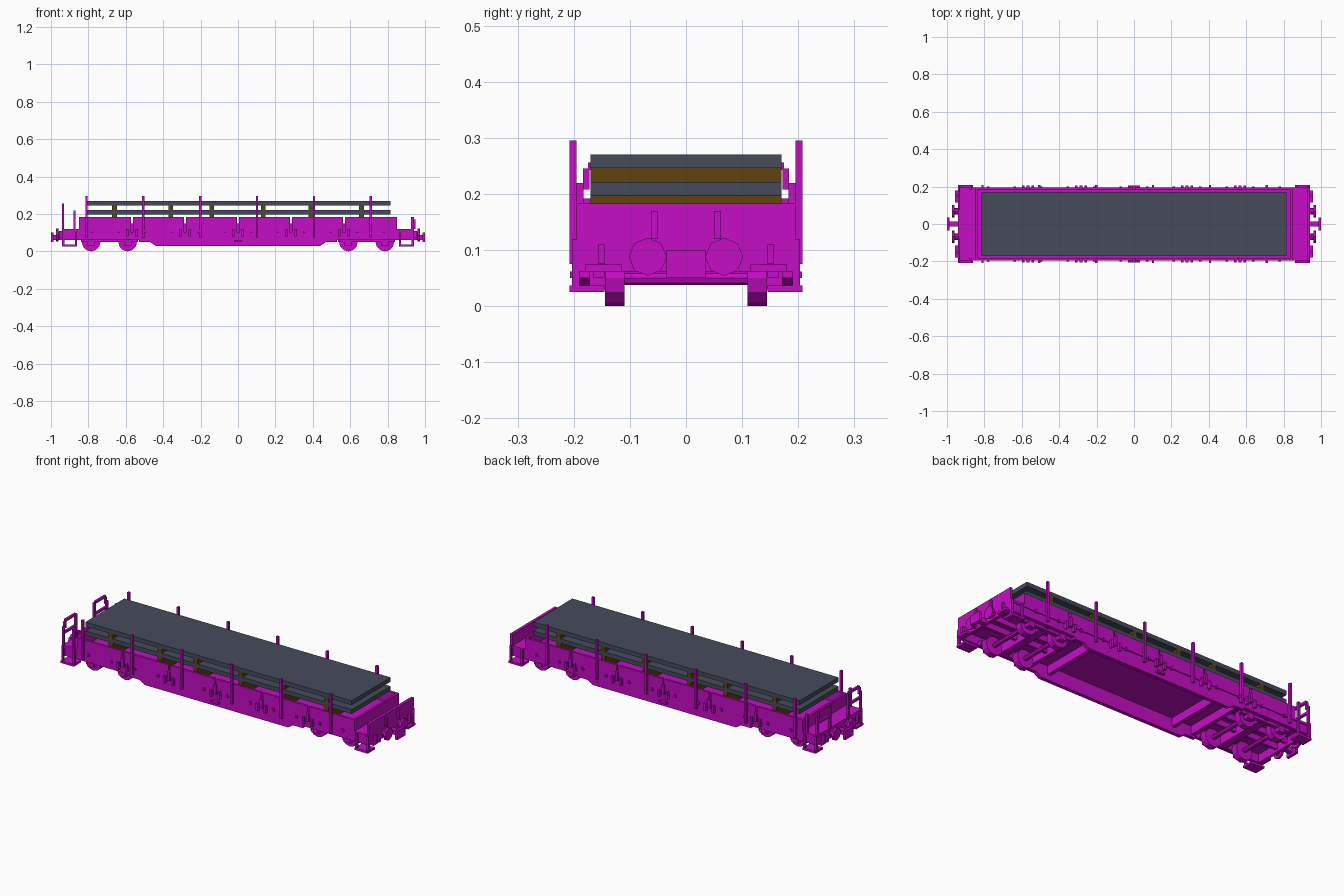
import bpy
import bmesh
import math
from mathutils import Matrix, Vector

cube = bpy.data.objects.get("Cube")
if cube:
    bpy.data.objects.remove(cube, do_unlink=True)


def material(name, rgb):
    m = bpy.data.materials.new(name)
    m.use_nodes = True
    m.diffuse_color = (*rgb, 1)
    m.node_tree.nodes["Principled BSDF"].inputs["Base Color"].default_value = (*rgb, 1)
    return m


magenta = material("magenta paint", (0.56, 0.004, 0.56))
grey = material("slate grey", (0.062, 0.071, 0.105))
brown = material("brown timber", (0.12, 0.055, 0.004))


def finish(name, bm, mat):
    bmesh.ops.recalc_face_normals(bm, faces=bm.faces)
    mesh = bpy.data.meshes.new(name)
    bm.to_mesh(mesh)
    bm.free()
    mesh.materials.append(mat)
    ob = bpy.data.objects.new(name, mesh)
    bpy.context.collection.objects.link(ob)
    return ob


def boxes(name, spans, mat=magenta, mx=False, my=False):
    """Boxes given as (x0, x1, y0, y1, z0, z1), optionally repeated on the opposite sides."""
    bm = bmesh.new()
    for x0, x1, y0, y1, z0, z1 in spans:
        for sx in ((1, -1) if mx else (1,)):
            for sy in ((1, -1) if my else (1,)):
                centre = Vector((sx * (x0 + x1) / 2, sy * (y0 + y1) / 2, (z0 + z1) / 2))
                size = Matrix.Diagonal((x1 - x0, y1 - y0, z1 - z0, 1))
                bmesh.ops.create_cube(bm, size=1, matrix=Matrix.Translation(centre) @ size)
    return finish(name, bm, mat)


def discs(name, items, axis, segments=12):
    """Cylinders given as (centre, radius, length) along the chosen axis."""
    turn = Matrix.Rotation(math.pi / 2, 4, "X" if axis == "Y" else "Y")
    bm = bmesh.new()
    for centre, radius, length in items:
        bmesh.ops.create_cone(bm, cap_ends=True, segments=segments, radius1=radius,
                              radius2=radius, depth=length,
                              matrix=Matrix.Translation(Vector(centre)) @ turn)
    return finish(name, bm, magenta)


V = 0.0125  # unit thickness of the thin parts
SIDE = 0.195  # half width of the body
SIGNS = (1, -1)

# Deck and end beams
boxes("deck", [(-0.94, 0.94, -SIDE, SIDE, 0.107, 0.12)])
boxes("end_beam", [(0.925, 0.94, -SIDE, SIDE, 0.062, 0.12)], mx=True)
boxes("end_board", [(0.925, 0.94, -SIDE, SIDE, 0.12, 0.183)])
boxes("cross_wall", [(0.838, 0.85, -SIDE, SIDE, 0.12, 0.183)], mx=True)

# Fish-bellied side sills, deeper towards the middle in steps
half = [(0.94, 0.062), (0.53, 0.062), (0.53, 0.05), (0.47, 0.05), (0.44, 0.03)]
outline = [(0.94, 0.11)] + half + [(-x, z) for x, z in reversed(half)] + [(-0.94, 0.11)]
bm = bmesh.new()
for s in SIGNS:
    face = bm.faces.new([bm.verts.new((x, s * 0.17, z)) for x, z in outline])
    new = bmesh.ops.extrude_face_region(bm, geom=[face])["geom"]
    moved = [v for v in new if isinstance(v, bmesh.types.BMVert)]
    bmesh.ops.translate(bm, verts=moved, vec=(0, s * 0.02, 0))
finish("side_sill", bm, magenta)

# Underframe cross members and centre beam
boxes("cross_member", [(x, x + 0.02, -0.17, 0.17, 0.06, 0.107) for x in (0.38, 0.5, 0.68)], mx=True)
boxes("centre_beam", [(0.5, 0.925, 0.03, 0.045, 0.075, 0.107)], mx=True, my=True)

# Drop-side boards with hinges and latches
COUNT, LENGTH = 6, 1.7 / 6
edges = [-0.85 + i * LENGTH for i in range(COUNT + 1)]
boxes("side_board", [(a + 0.006 * (i > 0), a + LENGTH - 0.006 * (i < COUNT - 1),
                      0.183, SIDE, 0.117, 0.183) for i, a in enumerate(edges[:-1])], my=True)
joints = edges[1:-1]
boxes("board_latch", [(x + s * 0.025 - 0.006, x + s * 0.025 + 0.006, 0.19, 0.207, 0.08, 0.12)
                      for x in joints for s in SIGNS], my=True)
boxes("joint_post", [(x - 0.008, x + 0.008, 0.185, 0.205, 0.1, 0.15) for x in joints], my=True)
boxes("board_hinge", [(a + LENGTH * t - 0.006, a + LENGTH * t + 0.006, 0.19, 0.2, 0.1, 0.115)
                      for a in edges[:-1] for t in (0.25, 0.75)], my=True)

# Tall side stakes
stakes = [-0.81 + 0.304 * i for i in range(6)]
boxes("side_stake", [(x - V / 2, x + V / 2, 0.195, 0.208, 0.075, 0.295) for x in stakes], my=True)
boxes("brake_handle", [(-0.022, 0.022, 0.188, 0.207, 0.05, 0.062)], my=True)

# Wheels, axles and axle boxes
axles = [s * x for x in (0.59, 0.785) for s in SIGNS]
discs("wheel", [((x, s * 0.127, 0.05), 0.05, 0.035) for x in axles for s in SIGNS], "Y")
discs("axle", [((x, 0, 0.05), 0.012, 0.25) for x in axles], "Y", 8)
boxes("axle_box", [(x - 0.02, x + 0.02, 0.14, 0.172, 0.03, 0.075) for x in axles], my=True)
boxes("bogie_frame", [(0.535, 0.84, 0.145, 0.165, 0.05, 0.075)], mx=True, my=True)
boxes("bogie_bolster", [(0.665, 0.71, -0.145, 0.145, 0.055, 0.107)], mx=True)

# Corner steps
boxes("corner_step", [(0.86, 0.94, 0.145, 0.208, 0.025, 0.037),
                      (0.86, 0.872, 0.19, 0.203, 0.037, 0.12),
                      (0.928, 0.94, 0.19, 0.203, 0.037, 0.12)], mx=True, my=True)

# Buffers, coupler and end fittings
discs("buffer", [((sx * x, sy * 0.068, 0.088), r, d) for sx in SIGNS for sy in SIGNS
                 for x, r, d in ((0.952, 0.018, 0.03), (0.966, 0.034, 0.012))], "X", 8)
boxes("coupler", [(0.94, 0.988, -0.013, 0.013, 0.062, 0.088),
                  (0.986, 1.0, -0.035, 0.035, 0.05, 0.1)], mx=True)
boxes("end_bracket", [(0.94, 0.956, 0.145, 0.157, 0.075, 0.11),
                      (0.94, 0.956, 0.115, 0.18, 0.062, 0.074)], mx=True, my=True)
boxes("end_catch", [(0.938, 0.95, 0.05, 0.062, 0.12, 0.17)], my=True)

# Railing frames and posts at the open end
boxes("end_railing", [(-0.942, -0.93, 0.183, 0.195, 0.11, 0.22),
                      (-0.942, -0.93, 0.172, 0.184, 0.208, 0.245),
                      (-0.942, -0.93, 0.085, 0.175, 0.243, 0.256),
                      (-0.942, -0.93, 0.075, 0.087, 0.11, 0.25),
                      (-0.942, -0.93, 0.085, 0.185, 0.18, 0.192)], my=True)
boxes("grab_post", [(-0.88, -0.868, 0.183, 0.195, 0.11, 0.22)], my=True)

# Stacked slabs on timber bearers
boxes("load_slab", [(-0.815, 0.815, -0.17, 0.17, z, z + 0.024) for z in (0.197, 0.246)], grey)
bearers = (-0.66, -0.36, -0.14, 0.135, 0.39, 0.66)
boxes("timber_bearer", [(x - V, x + V, -0.17, 0.17, z0, z1) for x in bearers
                        for z0, z1 in ((0.12, 0.197), (0.221, 0.246))], brown)
